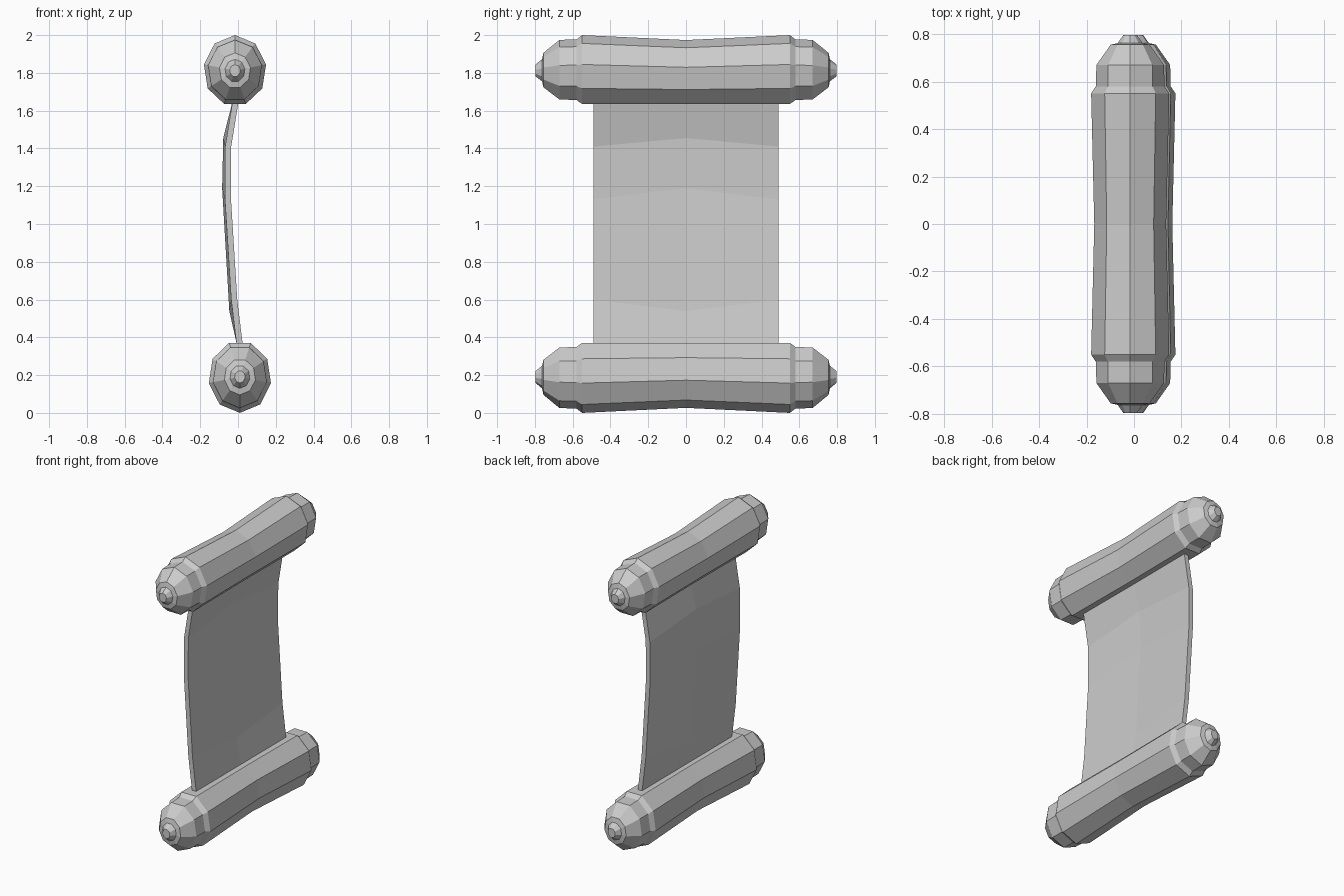
import bpy, bmesh
from math import sin, cos, pi

if "Cube" in bpy.data.objects:
    bpy.data.objects.remove(bpy.data.objects["Cube"])

SIDES = 9


def finish(name, bm):
    bmesh.ops.recalc_face_normals(bm, faces=bm.faces)
    me = bpy.data.meshes.new(name)
    bm.to_mesh(me)
    bm.free()
    ob = bpy.data.objects.new(name, me)
    bpy.context.collection.objects.link(ob)
    return ob


# Half profile of a roller: (distance from middle, scale of section)
HALF = [(0.55, 1.0), (0.58, 0.88), (0.67, 0.865), (0.755, 0.50),
        (0.762, 0.32), (0.797, 0.17)]


def roller(name, cx, cz, rx, rz, up):
    bm = bmesh.new()
    stations = [(-y, s) for y, s in reversed(HALF)] + [(0, None)] + HALF
    rings = []
    for y, s in stations:
        ring = []
        for i in range(SIDES):
            a = 2 * pi * i / SIDES
            x, z = rx * sin(a), rz * cos(a)
            if s is None:
                # waist: narrower, but the sheet side stays straight
                flat = -rz * cos(pi / SIDES)
                x, z = x * 0.92, flat + (z - flat) * 0.928
            else:
                x, z = x * s, z * s
            ring.append(bm.verts.new((cx + up * x, y, cz + up * z)))
        rings.append(ring)
    for a, b in zip(rings, rings[1:]):
        for i in range(SIDES):
            j = (i + 1) % SIDES
            bm.faces.new((a[i], a[j], b[j], b[i]))
    bm.faces.new(rings[0])
    bm.faces.new(rings[-1])
    return finish(name, bm)


roller("top_roller", -0.016, 1.812, 0.167, 0.188, 1)
roller("bottom_roller", 0.010, 0.191, 0.167, 0.191, -1)

# Sheet rows: edge x, edge z, bow of the middle in x, shift of the middle in z
ROWS = [(-0.005, 1.70, 0, 0), (-0.016, 1.63, -0.002, 0),
        (-0.052, 1.41, -0.010, 0.045), (-0.053, 1.13, -0.015, 0.06),
        (-0.020, 0.60, -0.010, -0.06), (0.008, 0.37, 0, 0),
        (0.016, 0.30, 0, 0)]
HALF_THICK = 0.016

bm = bmesh.new()
loops = []
for x, z, bow, lift in ROWS:
    loop = []
    for side, ys in ((1, (-0.49, 0, 0.49)), (-1, (0.49, 0, -0.49))):
        for y in ys:
            m = 1 if y == 0 else 0
            loop.append(bm.verts.new((x + side * HALF_THICK + m * bow, y, z + m * lift)))
    loops.append(loop)
for a, b in zip(loops, loops[1:]):
    for i in range(6):
        j = (i + 1) % 6
        bm.faces.new((a[i], a[j], b[j], b[i]))
bm.faces.new(loops[0])
bm.faces.new(loops[-1])
finish("parchment_sheet", bm)
